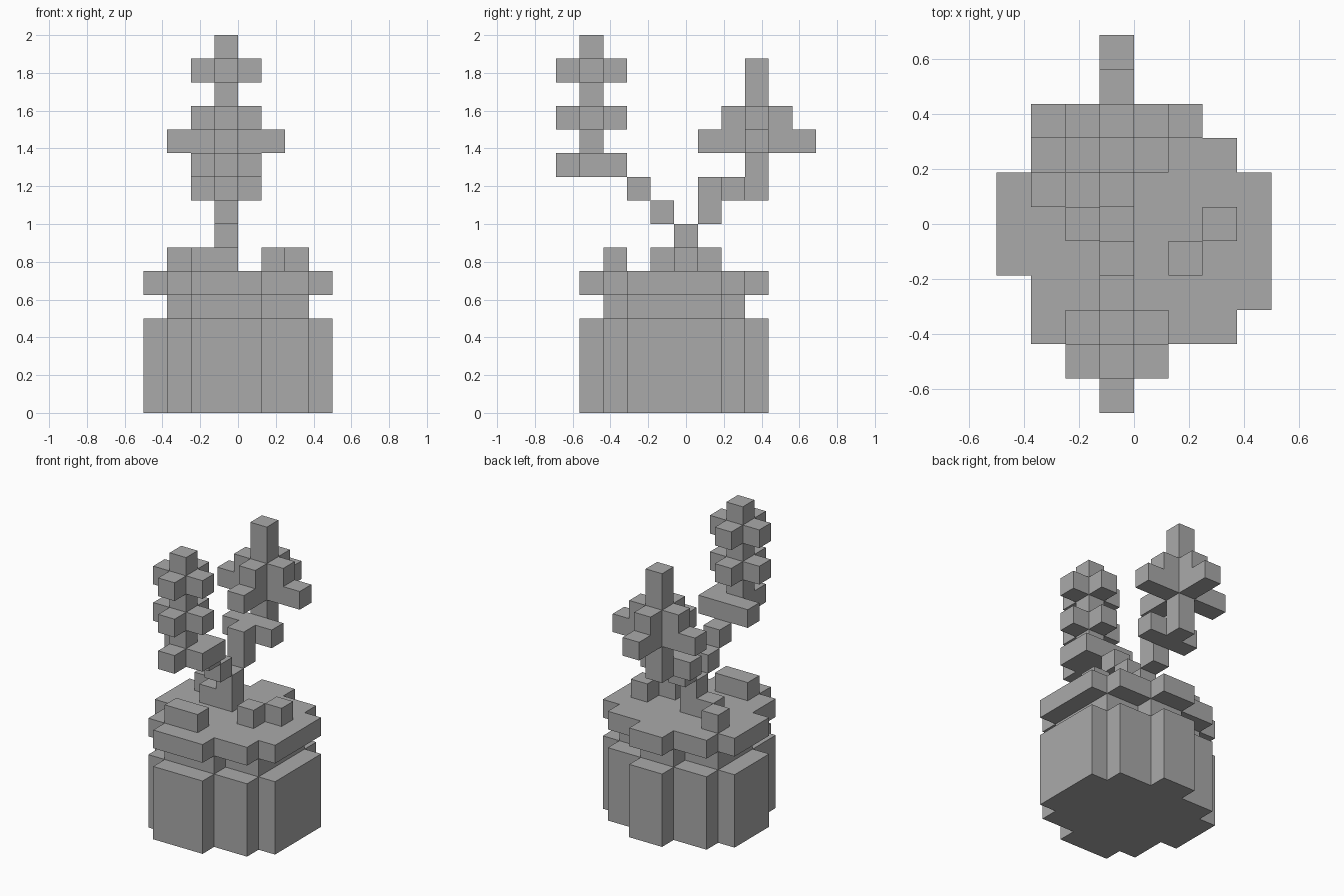
import bpy
import bmesh
from math import radians
from mathutils import Vector

old = bpy.data.objects.get("Cube")
if old:
    bpy.data.objects.remove(old, do_unlink=True)

U = 0.125                               # block size
ORIGIN = Vector((-4 * U, -5.5 * U, 0))  # corner of the block grid
SIDES = [Vector(d) for d in ((1, 0, 0), (-1, 0, 0), (0, 1, 0),
                             (0, -1, 0), (0, 0, 1), (0, 0, -1))]

grey = bpy.data.materials.new("plain_grey")
grey.use_nodes = True
grey.diffuse_color = (0.4, 0.4, 0.4, 1)
grey.node_tree.nodes["Principled BSDF"].inputs["Base Color"].default_value = (0.4, 0.4, 0.4, 1)


def build(name, cells):
    """Make one clean shell around a set of grid blocks."""
    bm = bmesh.new()
    for cell in cells:
        middle = Vector(cell) + Vector((0.5, 0.5, 0.5))
        for n in SIDES:
            if tuple(int(a + b) for a, b in zip(cell, n)) in cells:
                continue
            u = Vector((n.y, n.z, n.x))
            v = n.cross(u)
            corners = [middle + (n + a * u + b * v) / 2
                       for a, b in ((-1, -1), (1, -1), (1, 1), (-1, 1))]
            bm.faces.new([bm.verts.new(ORIGIN + c * U) for c in corners])
    bmesh.ops.remove_doubles(bm, verts=bm.verts, dist=U / 100)
    bmesh.ops.dissolve_limit(bm, angle_limit=radians(1), verts=bm.verts, edges=bm.edges)
    mesh = bpy.data.meshes.new(name)
    bm.to_mesh(mesh)
    bm.free()
    mesh.materials.append(grey)
    bpy.context.collection.objects.link(bpy.data.objects.new(name, mesh))


def box(x, y, z, w=1, d=1, h=1):
    return {(i, j, k) for i in range(x, x + w)
            for j in range(y, y + d) for k in range(z, z + h)}


def cross(x, y, z, reach=1):
    """Four level arms around a centre block."""
    return (box(x - reach, y, z, w=2 * reach + 1)
            | box(x, y - reach, z, d=2 * reach + 1))


def layer(plan, z, h=1):
    return {(i, j, k) for i, j in plan for k in range(z, z + h)}


# Pot: rounded plan as (first column, last column) for each row
rows = [(2, 4), (1, 6), (1, 7), (0, 7), (0, 7), (0, 7), (1, 6), (3, 4)]
plan = {(i, j) for j, (a, b) in enumerate(rows, 1) for i in range(a, b + 1)}
inner = {(i, j) for i, j in plan
         if {(i - 1, j), (i + 1, j), (i, j - 1), (i, j + 1)} <= plan}
build("pot", layer(plan, 0, 4) | layer(inner, 4) | layer(plan, 5))

# Pebbles on the soil
build("long_pebble", box(2, 2, 6, w=2))
build("front_pebble", box(5, 4, 6))
build("side_pebble", box(6, 5, 6))

# Trunk with roots
build("trunk", box(3, 5, 6, h=2) | box(2, 5, 6))
build("root", box(1, 6, 6))

# Front flower: stepped branch, leaf, tall spike with two rings of petals
build("front_branch", box(3, 4, 8) | box(3, 3, 9))
build("front_leaf", box(2, 2, 10, w=3) | box(4, 1, 10) | box(3, 0, 10, d=2))
build("front_flower", box(3, 1, 11, h=5) | cross(3, 1, 12) | cross(3, 1, 14))

# Back flower: branch with side leaves, then a stacked star of petals
build("back_branch", box(3, 6, 8, h=2) | box(2, 7, 9, w=3))
build("back_flower", box(3, 8, 9, h=6) | cross(3, 8, 11, reach=2) | cross(3, 8, 12))
